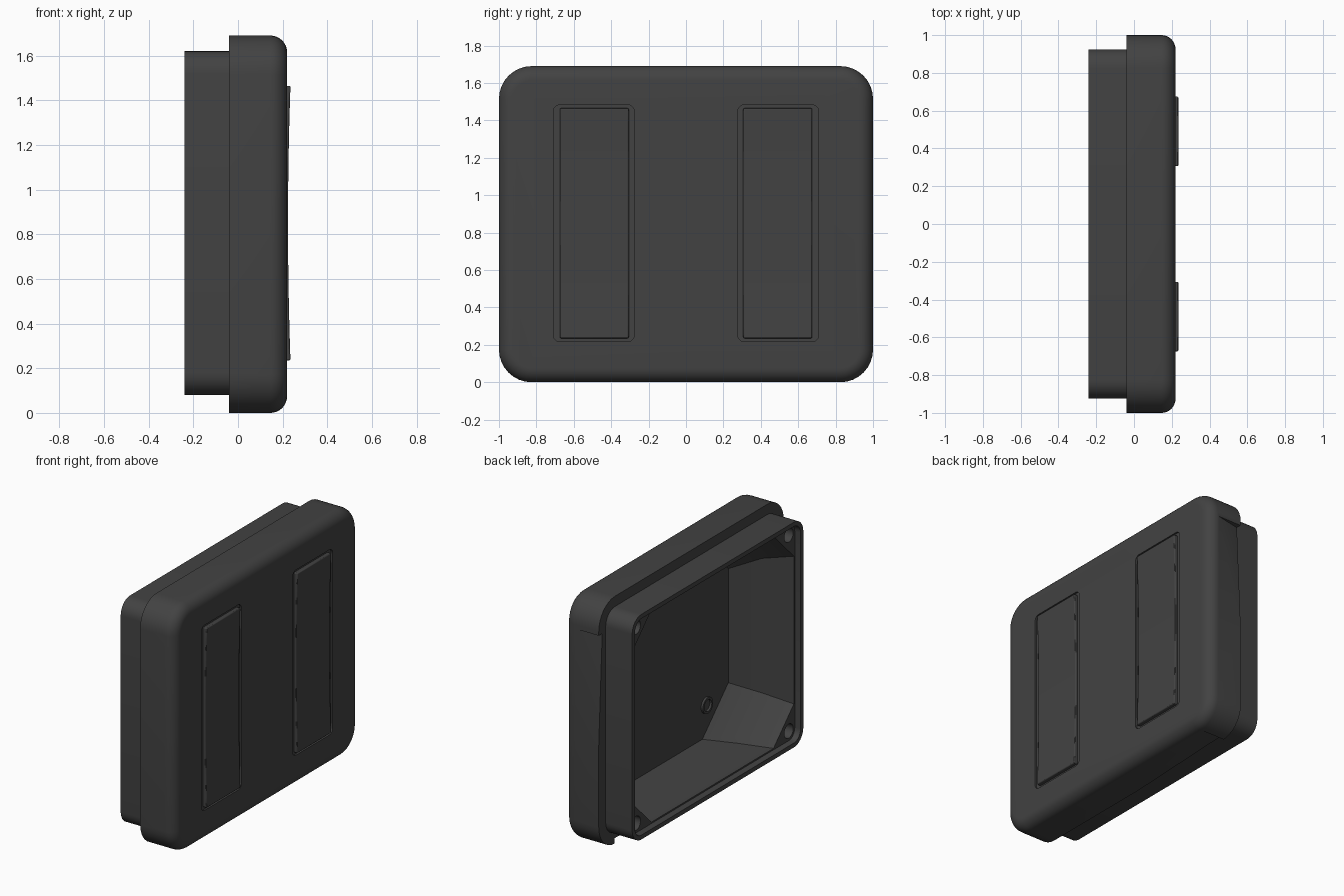
import bpy, bmesh, math
from mathutils import Vector

if "Cube" in bpy.data.objects:
    bpy.data.objects.remove(bpy.data.objects["Cube"])

mat = bpy.data.materials.new("dark_grey")
mat.diffuse_color = (0.055, 0.055, 0.055, 1)
mat.use_nodes = True
mat.node_tree.nodes["Principled BSDF"].inputs["Base Color"].default_value = mat.diffuse_color
SEG = 8


def loop(x, hy, hz, r, cy=0, cz=0.845, chamfer=False):
    """Rounded (or chamfered) rectangle in the yz plane."""
    pts = []
    for k, (sy, sz) in enumerate([(1, 1), (-1, 1), (-1, -1), (1, -1)]):
        oy, oz = cy + sy * (hy - r), cz + sz * (hz - r)
        a0 = k * math.pi / 2
        for i in range(SEG + 1):
            t = i / SEG
            a = a0 + t * math.pi / 2
            c, s = math.cos(a), math.sin(a)
            if chamfer:
                c = (1 - t) * math.cos(a0) + t * math.cos(a0 + math.pi / 2)
                s = (1 - t) * math.sin(a0) + t * math.sin(a0 + math.pi / 2)
            pts.append((x, oy + r * c, oz + r * s))
    return pts


def finish(name, bm):
    bmesh.ops.recalc_face_normals(bm, faces=bm.faces)
    me = bpy.data.meshes.new(name)
    bm.to_mesh(me)
    bm.free()
    ob = bpy.data.objects.new(name, me)
    bpy.context.collection.objects.link(ob)
    me.materials.append(mat)
    return ob


def loft(name, loops, closed=False):
    bm = bmesh.new()
    rings = [[bm.verts.new(p) for p in lp] for lp in loops]
    n = len(rings[0])
    pairs = list(zip(rings, rings[1:])) + ([(rings[-1], rings[0])] if closed else [])
    for a, b in pairs:
        for i in range(n):
            j = (i + 1) % n
            bm.faces.new((a[i], a[j], b[j], b[i]))
    if not closed:
        bm.faces.new(rings[0])
        bm.faces.new(rings[-1])
    return finish(name, bm)


def smooth(ob, angle=30):
    bpy.ops.object.select_all(action='DESELECT')
    ob.select_set(True)
    bpy.context.view_layer.objects.active = ob
    bpy.ops.object.shade_smooth_by_angle(angle=math.radians(angle))


def wedge(a, b, c, d):
    """Tetrahedral notch cutter, scaled about the centre of its cut plane abc."""
    pts = [Vector(p) for p in (a, b, c, d)]
    mid = (pts[0] + pts[1] + pts[2]) / 3
    bm = bmesh.new()
    v = [bm.verts.new(mid + (p - mid) * 1.2) for p in pts]
    for f in ((0, 1, 2), (0, 1, 3), (1, 2, 3), (0, 2, 3)):
        bm.faces.new([v[i] for i in f])
    return finish("notch_cutter", bm)


# Housing: rounded front plate, stepped rear collar and tapered open cavity
R = 0.075
fillet = []
for i in range(9):
    a = math.pi / 2 * (1 - i / 8)
    inset = R * (1 - math.cos(a))
    fillet.append(loop(0.22 - R + R * math.sin(a), 1 - inset, 0.845 - inset, 0.175 - inset))
CZ = 0.85
housing = loft("housing", fillet + [
    loop(-0.04, 1, 0.845, 0.175),
    loop(-0.04, 0.925, 0.77, 0.1, cz=CZ),
    loop(-0.24, 0.925, 0.77, 0.1, cz=CZ),
    loop(-0.24, 0.895, 0.74, 0.07, cz=CZ),
    loop(-0.2, 0.89, 0.735, 0.065, cz=CZ),
    loop(-0.2, 0.88, 0.725, 0.22, cz=CZ, chamfer=True),
    loop(0.0, 0.82, 0.71, 0.25, cz=CZ, chamfer=True),
    loop(0.17, 0.7, 0.67, 0.28, cz=CZ, chamfer=True),
])

# Cutters: rocker recesses, corner screw holes, side and bottom notches
cutters = []
for s in (-1, 1):
    cutters.append(loft("recess_cutter", [loop(x, 0.216, 0.633, 0.035, s * 0.493, 0.85)
                                          for x in (0.208, 0.26)]))
    for t in (-1, 1):
        cutters.append(loft("screw_cutter", [loop(x, 0.048, 0.048, 0.048, s * 0.825, CZ + t * 0.67)
                                             for x in (-0.3, -0.06)]))
cutters.append(wedge((-0.04, 1, 0.74), (0.13, 1, 1.44), (-0.04, 0.965, 1.44), (-0.04, 1, 1.44)))
cutters.append(wedge((-0.04, 0, 0), (0.13, 0.78, 0), (-0.04, 0.78, 0.035), (-0.04, 0.78, 0)))
bpy.context.view_layer.objects.active = housing
for c in cutters:
    c.hide_render = True
    m = housing.modifiers.new("cut", 'BOOLEAN')
    m.operation, m.solver, m.object = 'DIFFERENCE', 'EXACT', c
    bpy.ops.object.modifier_apply(modifier=m.name)
    bpy.data.objects.remove(c)
smooth(housing)

# Rocker pads: slightly dished, with raised ends
for name, cy in (("left_rocker", -0.49), ("right_rocker", 0.49)):
    bm = bmesh.new()
    prof = [(0.2, 0.235)]
    for i in range(17):
        t = i / 8 - 1
        prof.append((0.224 + 0.011 * t * t, 0.85 + 0.615 * t))
    prof.append((0.2, 1.465))
    sides = [[bm.verts.new((x, cy + h, z)) for x, z in prof] for h in (-0.184, 0.184)]
    n = len(prof)
    for i in range(n):
        j = (i + 1) % n
        bm.faces.new((sides[0][i], sides[0][j], sides[1][j], sides[1][i]))
    for sd in sides:
        bm.faces.new(sd)
    pad = finish(name, bm)
    bev = pad.modifiers.new("bevel", 'BEVEL')
    bev.width, bev.segments, bev.limit_method = 0.006, 2, 'ANGLE'
    smooth(pad)

# Small ring on the cavity floor
ring = loft("floor_ring", [loop(x, r, r, r, -0.46, 0.4) for x, r in
                           ((0.175, 0.055), (0.155, 0.055), (0.155, 0.04), (0.175, 0.04))], closed=True)
smooth(ring)
